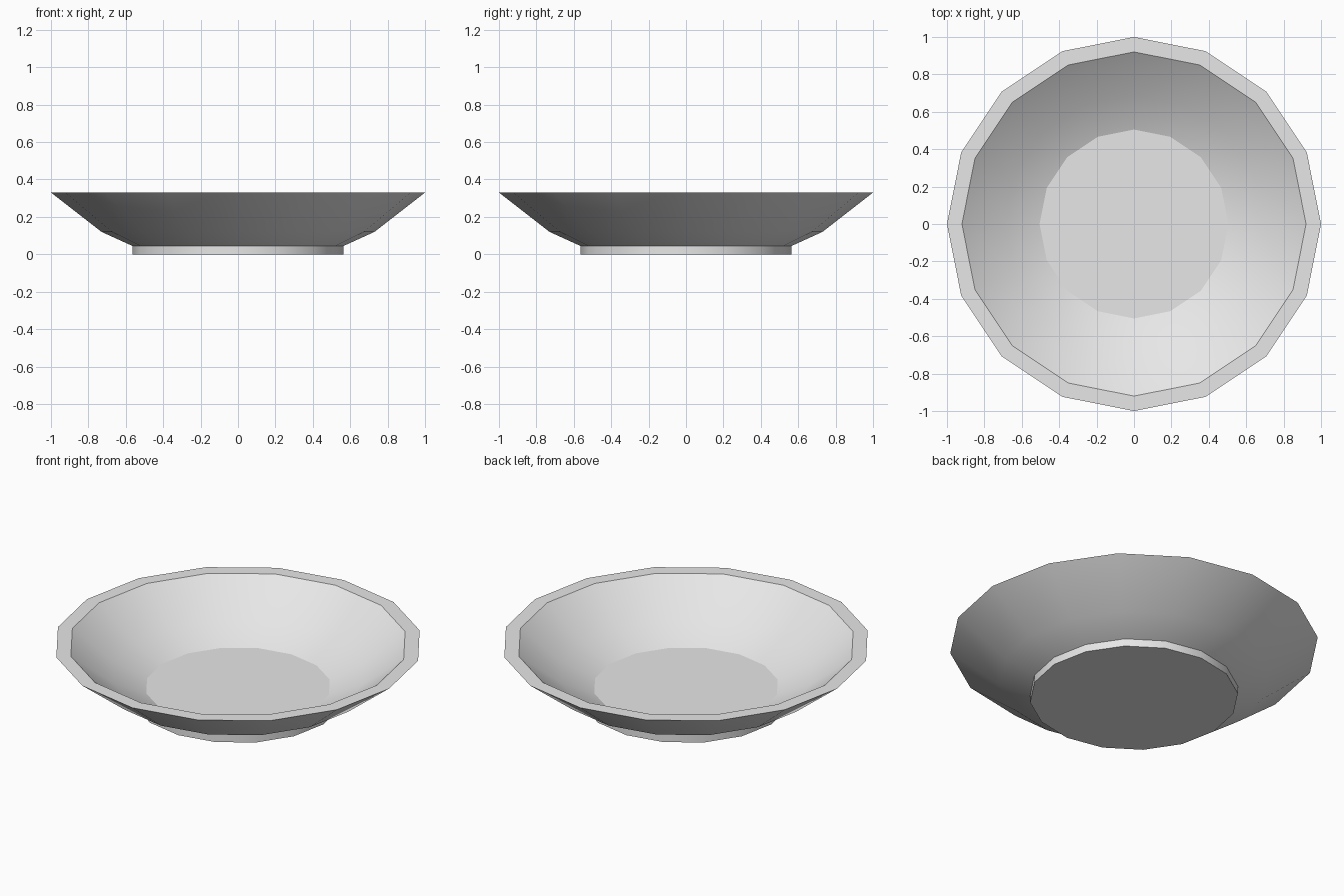
import bpy
import bmesh
from math import cos, sin, tau, radians

cube = bpy.data.objects.get("Cube")
if cube:
    bpy.data.objects.remove(cube, do_unlink=True)

SIDES = 16

# Single pale grey glaze
grey = bpy.data.materials.new("pale_grey")
colour = (0.8, 0.8, 0.8, 1)
grey.diffuse_color = colour
grey.use_nodes = True
grey.node_tree.nodes["Principled BSDF"].inputs["Base Color"].default_value = colour

# Profile (radius, height): foot, outer wall, rim, inner wall, floor
profile = [(0.565, 0), (0.565, 0.045), (0.73, 0.12), (1, 0.33),
           (0.92, 0.33), (0.69, 0.155), (0.505, 0.075)]

# Revolve the profile, then cap the foot and the floor
bm = bmesh.new()
rings = [[bm.verts.new((r * cos(tau * i / SIDES), r * sin(tau * i / SIDES), z))
          for i in range(SIDES)] for r, z in profile]
for low, high in zip(rings, rings[1:]):
    for i in range(SIDES):
        j = (i + 1) % SIDES
        bm.faces.new((low[i], low[j], high[j], high[i]))
foot_cap = bm.faces.new(rings[0][::-1])
floor = bm.faces.new(rings[-1])
bmesh.ops.recalc_face_normals(bm, faces=bm.faces)

mesh = bpy.data.meshes.new("bowl")
bm.to_mesh(mesh)
bm.free()
mesh.materials.append(grey)
bowl = bpy.data.objects.new("bowl", mesh)
bpy.context.collection.objects.link(bowl)

# Smooth walls, with crisp rim, foot and floor edges
bpy.ops.object.select_all(action="DESELECT")
bowl.select_set(True)
bpy.context.view_layer.objects.active = bowl
bpy.ops.object.shade_smooth_by_angle(angle=radians(23.2))
for face in mesh.polygons:
    if len(face.vertices) == SIDES:
        face.use_smooth = False
